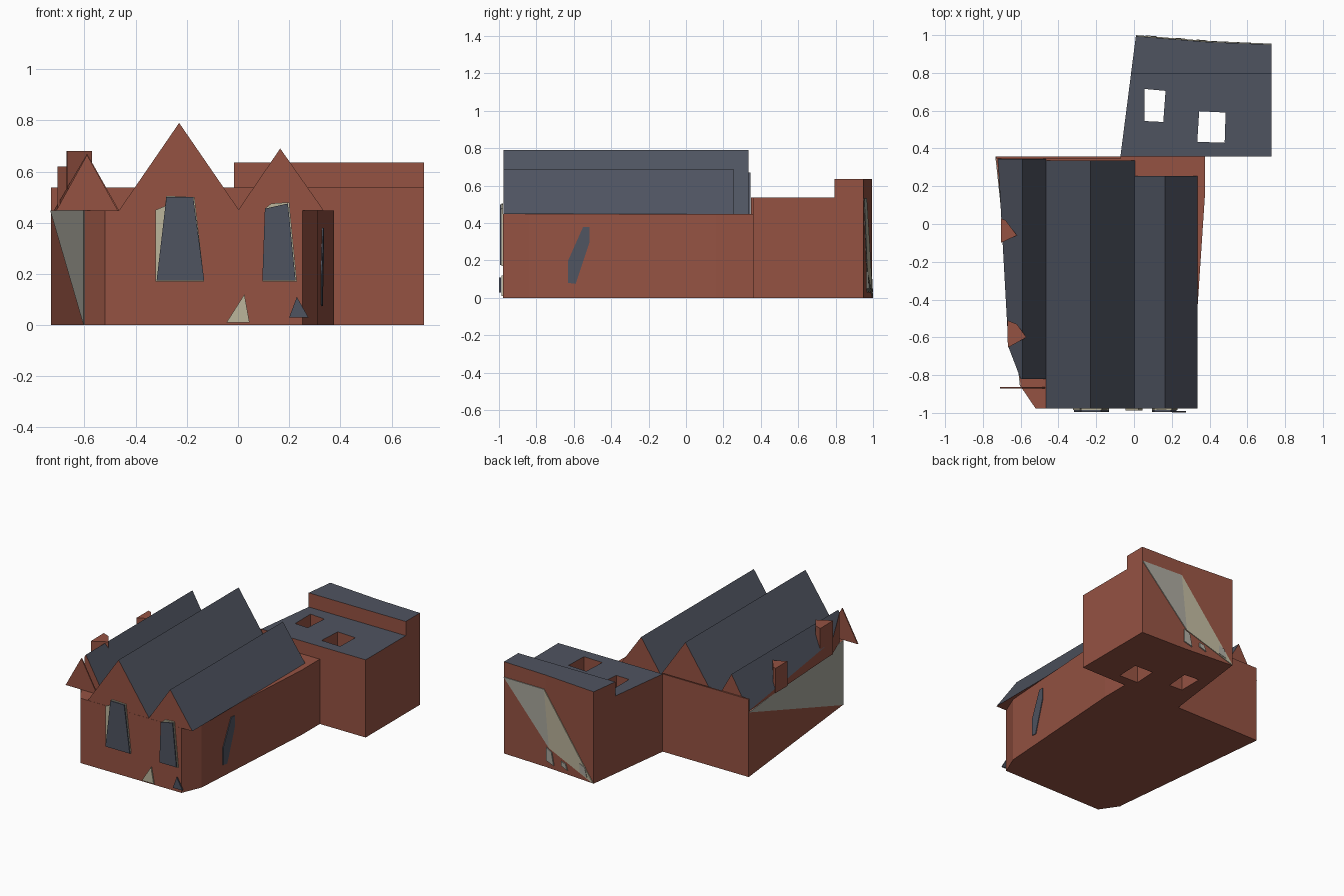
import bpy, bmesh
from mathutils import Vector

if "Cube" in bpy.data.objects:
    bpy.data.objects.remove(bpy.data.objects["Cube"])


def material(name, rgb):
    m = bpy.data.materials.new(name)
    m.diffuse_color = (*rgb, 1)
    m.use_nodes = True
    m.node_tree.nodes["Principled BSDF"].inputs["Base Color"].default_value = m.diffuse_color
    return m


BRICK = material("red brick", (0.30, 0.085, 0.055))
SLATE = material("dark slate", (0.078, 0.088, 0.118))
GREY = material("pale grey", (0.40, 0.39, 0.34))
CREAM = material("cream", (0.50, 0.46, 0.33))


def finish(name, bm, mats, rule=None):
    bmesh.ops.recalc_face_normals(bm, faces=bm.faces)
    bm.normal_update()
    if rule:
        for f in bm.faces:
            f.material_index = 1 if rule(f.normal) else 0
    me = bpy.data.meshes.new(name)
    bm.to_mesh(me)
    bm.free()
    for m in mats:
        me.materials.append(m)
    ob = bpy.data.objects.new(name, me)
    bpy.context.collection.objects.link(ob)
    return ob


def sweep(pts, vec):
    """Polygon of 3D points extruded along a vector."""
    bm = bmesh.new()
    face = bm.faces.new([bm.verts.new(p) for p in pts])
    ext = bmesh.ops.extrude_face_region(bm, geom=[face])["geom"]
    bmesh.ops.translate(bm, vec=vec, verts=[v for v in ext if isinstance(v, bmesh.types.BMVert)])
    return bm


def block(name, plan, z0, z1, mats, rule=None):
    return finish(name, sweep([(x, y, z0) for x, y in plan], (0, 0, z1 - z0)), mats, rule)


def plate(name, pts, vec, mat):
    return finish(name, sweep(pts, vec), [mat])


def is_top(n):
    return n.z > 0.5


def is_slope(n):
    return n.z > 0.1


# Main hall
EAVE = 0.448
block("hall_walls", [(-.52, -.978), (.252, -.978), (.31, -.84), (.376, .16), (.376, .357),
                     (-.73, .357), (-.6, -.86)], 0, EAVE, [BRICK])
block("back_parapet", [(-.73, .347), (-.07, .347), (-.07, .357), (-.73, .357)], EAVE, .537, [BRICK])


# Three parallel gabled roofs
def gable(name, x0, xr, x1, ridge, y0, y1, cuts=()):
    bm = sweep([(x0, y0, EAVE), (x1, y0, EAVE), (xr, y0, ridge)], (0, y1 - y0, 0))
    for a, b in cuts:
        a, b = Vector((*a, 0)), Vector((*b, 0))
        d = b - a
        res = bmesh.ops.bisect_plane(bm, geom=bm.verts[:] + bm.edges[:] + bm.faces[:], plane_co=a,
                                     plane_no=(d.y, -d.x, 0), clear_outer=True)
        edges = [e for e in res["geom_cut"] if isinstance(e, bmesh.types.BMEdge)]
        bmesh.ops.contextual_create(bm, geom=edges)
    finish(name, bm, [BRICK, SLATE], is_slope)


gable("middle_roof", -.465, -.23, .005, .79, -.977, .335)
gable("right_roof", .0, .165, .335, .69, -.977, .255)
gable("left_roof", -.72, -.59, -.465, .67, -.82, .345,
      [((-.72, .345), (-.665, -.65)), ((-.665, -.65), (-.6, -.82))])
plate("left_front_gable", [(-.71, -.87, EAVE), (-.47, -.87, EAVE), (-.59, -.87, .665)], (0, .008, 0), BRICK)

# Chimney stubs on the left roof
block("far_chimney", [(-.705, -.1), (-.62, -.06), (-.68, .02), (-.705, .03)], EAVE, .62, [BRICK])
block("near_chimney", [(-.668, -.655), (-.57, -.6), (-.62, -.53), (-.67, -.51)], EAVE, .68, [BRICK])


# Front windows and small patches
def front(name, pts, y, t, mat):
    plate(name, [(x, y, z) for x, z in pts], (0, -t, 0), mat)


front("large_window_frame", [(-.322, .17), (-.132, .17), (-.17, .5), (-.28, .505), (-.285, .465), (-.322, .45)],
      -.978, .008, CREAM)
front("large_window", [(-.318, .175), (-.132, .175), (-.175, .5), (-.28, .5)], -.986, .009, SLATE)
front("small_window_frame", [(.095, .17), (.23, .17), (.2, .48), (.13, .475), (.105, .455)], -.978, .008, CREAM)
front("small_window", [(.095, .175), (.225, .175), (.195, .475), (.105, .455)], -.986, .009, SLATE)
front("cream_patch", [(-.045, .01), (.045, .01), (.025, .12)], -.978, .009, CREAM)
front("slate_patch", [(.2, .03), (.275, .03), (.23, .11)], -.99, .009, SLATE)


# Right wall window
def right_x(y):
    return .31 + (y + .84) * .066


plate("side_window", [(right_x(y), y, z) for y, z in
                      [(-.63, .08), (-.59, .075), (-.515, .3), (-.515, .38), (-.55, .38), (-.63, .2)]],
      (.005, 0, 0), SLATE)

# Grey half of the left wall
plate("left_wall_panel", [(-.73, .357, EAVE), (-.6, -.86, EAVE), (-.6, -.86, 0)], (-.004, 0, 0), GREY)

# Rear annex with two light wells
annex = block("annex", [(-.072, .357), (.727, .357), (.727, .95), (.4, .963), (.01, .995)], 0, .537,
              [BRICK, SLATE], is_top)
wells = [[(.055, .545), (.155, .54), (.167, .705), (.055, .715)],
         [(.335, .435), (.48, .43), (.485, .59), (.345, .597)]]
bpy.context.view_layer.objects.active = annex
for plan in wells:
    cutter = block("well_cutter", plan, -.2, .8, [BRICK])
    cutter.hide_render = True
    mod = annex.modifiers.new("well", "BOOLEAN")
    mod.operation, mod.solver, mod.object = "DIFFERENCE", "EXACT", cutter
    bpy.ops.object.modifier_apply(modifier=mod.name)
    bpy.data.objects.remove(cutter)
block("annex_upper_step", [(-.016, .795), (.727, .795), (.727, .95), (.4, .963), (.01, .995)], .537, .635,
      [BRICK, SLATE], is_top)


# Pale panels on the annex back wall
def back_y(x):
    return .995 - (x - .01) * .082 if x < .4 else .963 - (x - .4) * .04


def back(name, pts, mat, t=.005):
    plate(name, [(x, back_y(x), z) for x, z in pts], (0, t, 0), mat)


back("back_grey_panel", [(.727, .53), (.41, .535), (.37, .14)], GREY)
back("back_cream_panel", [(.41, .535), (.01, 0), (.37, .14)], CREAM)
for i, (x, z, w, h) in enumerate([(.33, .03, .06, .11), (.22, .03, .05, .05), (.06, .03, .06, .08)]):
    back(f"back_chip_{i + 1}", [(x, z), (x + w, z + .02), (x + w, z + h), (x + w * .3, z + h * .8)], GREY, .008)
